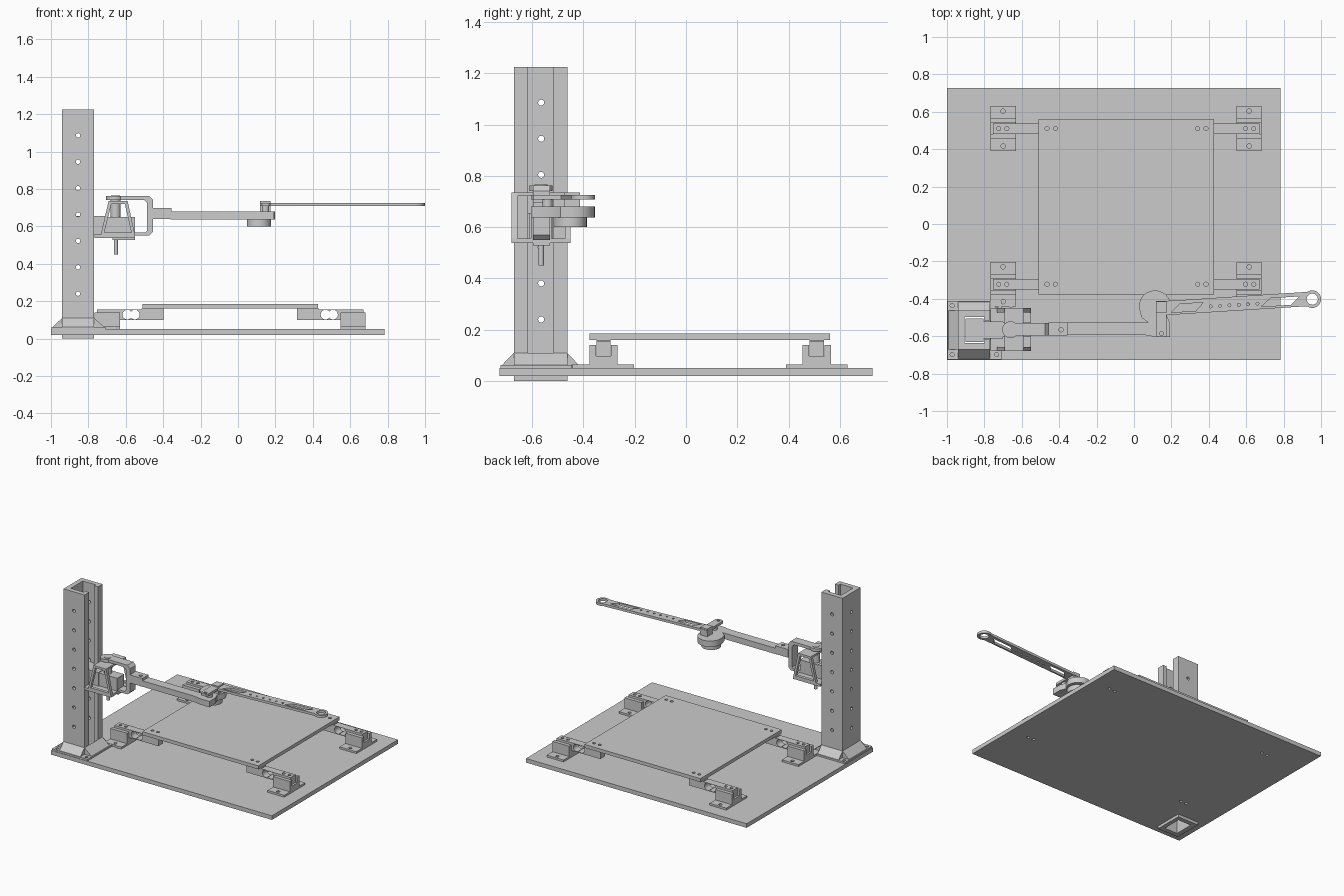
import bpy, bmesh
from math import pi, cos, sin

MAP = {'z': lambda u, v, w: (u, v, w),
       'y': lambda u, v, w: (u, w, v),
       'x': lambda u, v, w: (w, u, v)}


def prism(name, pts, axis, lo, hi):
    """Extrude a 2D outline along an axis."""
    bm = bmesh.new()
    a = [bm.verts.new(MAP[axis](u, v, lo)) for u, v in pts]
    b = [bm.verts.new(MAP[axis](u, v, hi)) for u, v in pts]
    n = len(pts)
    bm.faces.new(a)
    bm.faces.new(b)
    for i in range(n):
        j = (i + 1) % n
        bm.faces.new((a[i], a[j], b[j], b[i]))
    bmesh.ops.recalc_face_normals(bm, faces=bm.faces)
    me = bpy.data.meshes.new(name)
    bm.to_mesh(me)
    bm.free()
    ob = bpy.data.objects.new(name, me)
    bpy.context.collection.objects.link(ob)
    return ob


def box(name, x0, x1, y0, y1, z0, z1):
    return prism(name, [(x0, y0), (x1, y0), (x1, y1), (x0, y1)], 'z', z0, z1)


def arc(u, v, r, a0=0, a1=360, n=24):
    full = a1 - a0 == 360
    return [(u + r * cos(t), v + r * sin(t)) for t in
            ((a0 + (a1 - a0) * i / (n if full else n - 1)) * pi / 180 for i in range(n))]


def cyl(name, u, v, r, axis, lo, hi, n=24):
    return prism(name, arc(u, v, r, n=n), axis, lo, hi)


def cut(ob, *cutters):
    """Subtract each cutter and throw it away."""
    bpy.context.view_layer.objects.active = ob
    for c in cutters:
        m = ob.modifiers.new('cut', 'BOOLEAN')
        m.operation, m.solver, m.object = 'DIFFERENCE', 'EXACT', c
        bpy.ops.object.modifier_apply(modifier=m.name)
        bpy.data.objects.remove(c)
    return ob


def hole(u, v, r, axis='z', lo=-2, hi=2, n=12):
    return cyl('hole', u, v, r, axis, lo, hi, n)


# Base plate with the column opening
CX0, CX1, CY0, CY1 = -0.94, -0.77, -0.671, -0.463
YC = -0.565
CELL_Y = (-0.322, 0.51)
base = cut(box('base_plate', -1, 0.783, -0.7275, 0.7275, 0.02, 0.05),
           box('c', CX0, CX1, CY0, CY1, -1, 1))
for x in (-0.72, -0.675, 0.595, 0.64):
    cut(base, *[hole(x, y, 0.011) for y in CELL_Y])

# Column: slotted channel with rows of holes, over a closed socket
column = prism('column', [
    (CX0, CY0), (CX1, CY0), (CX1, -0.617), (-0.8, -0.617), (-0.8, -0.637), (-0.905, -0.637),
    (-0.905, -0.497), (-0.8, -0.497), (-0.8, -0.516), (CX1, -0.516), (CX1, CY1), (CX0, CY1)],
    'z', 0.06, 1.225)
for i in range(7):
    z = 0.24 + 0.141 * i
    cut(column, hole(-0.855, z, 0.012, 'y'), hole(YC, z, 0.012, 'x', -1.1, -0.85))
cut(box('column_socket', CX0, CX1, CY0, CY1, 0, 0.06),
    box('c', -0.905, -0.8, -0.637, -0.497, -1, 1))

# Column foot: flange with corner holes and a sloped rib on each side
FX0, FX1, FY0, FY1 = -0.997, -0.708, -0.724, -0.412
foot = cut(box('column_foot', FX0, FX1, FY0, FY1, 0.05, 0.062),
           box('c', CX0, CX1, CY0, CY1, -1, 1))
cut(foot, *[hole(x, y, 0.011, lo=0.04, hi=0.1) for x in (-0.972, -0.734) for y in (-0.698, -0.436)])
for side, inner, outer in (('left', CX0, FX0 + 0.004), ('right', CX1, FX1 - 0.004)):
    prism('foot_rib_' + side, [(inner, 0.06), (outer, 0.06), (inner, 0.11)], 'y', CY0, CY1)
for side, inner, outer in (('front', CY0, FY0 + 0.004), ('back', CY1, FY1 - 0.004)):
    prism('foot_rib_' + side, [(inner, 0.06), (outer, 0.06), (inner, 0.11)], 'x', CX0, CX1)

# Weighing platform
platform = box('platform', -0.51, 0.427, -0.376, 0.562, 0.16, 0.185)
for x in (-0.465, -0.42, 0.34, 0.385):
    cut(platform, *[hole(x, y, 0.011) for y in CELL_Y])

# Four load cells, each in a U-shaped holder; left and right are mirrored
XM = -0.042
for side, s in (('left', -1), ('right', 1)):
    def X(d):
        return XM + s * d
    for row, y in zip(('front', 'back'), CELL_Y):
        tag = '_' + side + '_' + row
        x0, x1 = sorted((X(0.357), X(0.712)))
        cell = box('load_cell' + tag, x0, x1, y - 0.028, y + 0.028, 0.098, 0.155)
        cut(cell, hole(X(0.51), 0.128, 0.026, 'y', n=20), hole(X(0.55), 0.128, 0.026, 'y', n=20),
            hole(X(0.638), y, 0.011), hole(X(0.682), y, 0.011))
        x0, x1 = sorted((X(0.357), X(0.475)))
        box('cell_spacer' + tag, x0, x1, y - 0.028, y + 0.028, 0.155, 0.16)
        x0, x1 = sorted((X(0.59), X(0.725)))
        holder = prism('cell_holder' + tag, [
            (y - 0.12, 0.05), (y + 0.12, 0.05), (y + 0.12, 0.064), (y + 0.055, 0.064),
            (y + 0.055, 0.14), (y + 0.03, 0.14), (y + 0.03, 0.097), (y - 0.03, 0.097),
            (y - 0.03, 0.14), (y - 0.055, 0.14), (y - 0.055, 0.064), (y - 0.12, 0.064)],
            'x', x0, x1)
        cut(holder, *[hole(X(0.658), y + d, 0.012, lo=0.04, hi=0.12) for d in (-0.093, 0.093)])
tab = prism('cable_tab', [(-0.632, -0.40), (-0.685, -0.40)]
            + arc(-0.658, -0.42, 0.0265, 180, 360, 12), 'z', 0.05, 0.064)
cut(tab, hole(-0.658, -0.42, 0.012, lo=0.04, hi=0.1))

# Carriage: slider in the channel, floor, trapezoid side frames, roof
box('carriage_slider', -0.90, -0.805, -0.63, -0.504, 0.555, 0.655)
box('carriage_neck', -0.805, -0.70, -0.612, -0.521, 0.555, 0.655)
box('carriage_floor', -0.768, -0.55, -0.68, -0.45, 0.538, 0.556)
for side, y in (('front', -0.68), ('back', -0.472)):
    frame = prism('carriage_frame_' + side,
                  [(-0.735, 0.55), (-0.55, 0.55), (-0.59, 0.735), (-0.692, 0.735)],
                  'y', y, y + 0.022)
    cut(frame, prism('c', [(-0.715, 0.566), (-0.57, 0.566), (-0.605, 0.72), (-0.677, 0.72)],
                     'y', -1, 0))
box('carriage_roof', -0.692, -0.59, -0.68, -0.45, 0.722, 0.736)
box('servo_body', -0.70, -0.552, -0.605, -0.525, 0.556, 0.65)
cyl('servo_hub', -0.655, YC, 0.027, 'z', 0.64, 0.745)
cyl('pivot_pin', -0.653, YC, 0.011, 'z', 0.45, 0.545)

# C-shaped swing bracket around the carriage
prism('swing_bracket', [
    (-0.66, 0.742), (-0.502, 0.742), (-0.487, 0.727), (-0.487, 0.576), (-0.497, 0.566),
    (-0.555, 0.566), (-0.555, 0.55), (-0.475, 0.55), (-0.455, 0.57), (-0.455, 0.742),
    (-0.475, 0.763), (-0.66, 0.763)], 'y', -0.597, -0.53)
cyl('bracket_eye', -0.66, YC, 0.045, 'z', 0.742, 0.763)
cyl('bracket_screw', -0.655, YC, 0.025, 'z', 0.76, 0.766)
box('bracket_lower_lug', -0.67, -0.55, -0.597, -0.53, 0.528, 0.545)

# Inner arm with a thicker root and a round motor seat at its end
cut(box('arm_root', -0.457, -0.355, -0.597, -0.526, 0.638, 0.698),
    hole(-0.39, YC, 0.012, lo=0.6, hi=0.8))
prism('inner_arm', [(-0.36, -0.594), (0.06, -0.594), (0.12, -0.605), (0.192, -0.605),
                    (0.192, -0.53), (0.175, -0.49)]
      + arc(0.112, -0.44, 0.085, 0, 200, 14)
      + [(0.04, -0.5), (0.075, -0.526), (-0.36, -0.526)], 'z', 0.637, 0.68)
cyl('elbow_motor', 0.112, -0.452, 0.065, 'z', 0.60, 0.638, 32)

# Outer arm: lever, tapered slotted bar and ring tip
outer = prism('outer_arm', [(0.118, -0.412), (0.118, -0.595), (0.128, -0.605), (0.165, -0.605),
                            (0.175, -0.595), (0.175, -0.487), (0.92, -0.44)]
              + arc(0.953, -0.402, 0.047, -125, 125, 24)
              + [(0.91, -0.364), (0.2, -0.41)], 'z', 0.708, 0.726)
slots = [[(0.2, -0.473), (0.33, -0.464), (0.37, -0.42), (0.245, -0.428)],
         [(0.68, -0.442), (0.84, -0.432), (0.885, -0.387), (0.73, -0.397)]]
cut(outer, *[prism('c', p, 'z', 0, 2) for p in slots],
    *[hole(0.41 + 0.05 * i, -0.441 + 0.003 * i, 0.008, n=8) for i in range(6)],
    hole(0.953, -0.402, 0.03, n=24), hole(0.147, -0.585, 0.011))
box('elbow_block', 0.118, 0.175, -0.475, -0.414, 0.68, 0.735)
cyl('lever_post', 0.147, -0.54, 0.02, 'z', 0.68, 0.71)

# Smooth rounded walls, keep hard edges
bpy.ops.object.select_all(action='SELECT')
bpy.ops.object.shade_smooth_by_angle(angle=pi / 6)
